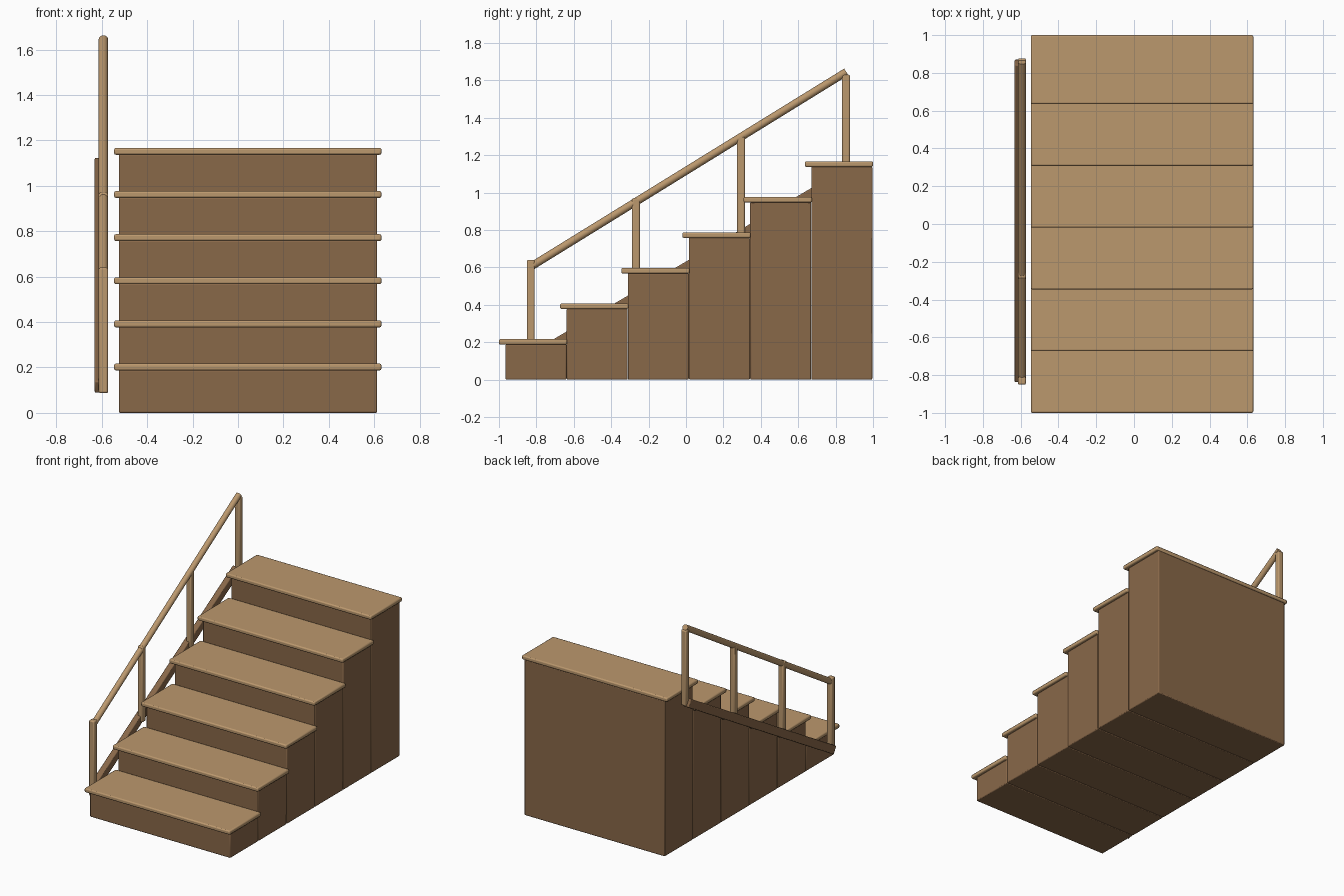
import bpy, math
from mathutils import Vector

if "Cube" in bpy.data.objects:
    bpy.data.objects.remove(bpy.data.objects["Cube"])


def material(name, rgb):
    m = bpy.data.materials.new(name)
    m.diffuse_color = (*rgb, 1)
    m.use_nodes = True
    m.node_tree.nodes["Principled BSDF"].inputs["Base Color"].default_value = m.diffuse_color
    return m


LIGHT = material("light_wood", (0.50, 0.315, 0.155))
BROWN = material("brown_wood", (0.25, 0.138, 0.066))


def finish(obj, name, mat):
    obj.name = name
    obj.data.materials.append(mat)
    bpy.ops.object.shade_smooth_by_angle(angle=math.radians(35))


def box(name, lo, hi, mat, bevel=0.008, tilt=0.0):
    """Bevelled box between two corners, optionally tilted about x."""
    lo, hi = Vector(lo), Vector(hi)
    bpy.ops.mesh.primitive_cube_add(size=1, location=(lo + hi) / 2)
    obj = bpy.context.object
    obj.scale = hi - lo
    bpy.ops.object.transform_apply(location=False, rotation=False, scale=True)
    obj.rotation_euler.x = tilt
    mod = obj.modifiers.new("soft_edges", 'BEVEL')
    mod.width = bevel
    mod.segments = 2
    finish(obj, name, mat)
    return obj


# Steps: a full-height block with an overhanging tread on each
RUN, RISE = 0.327, 0.19
for i in range(6):
    y, z = -1 + RUN * i, 0.187 + RISE * i
    box(f"step_block_{i + 1}", (-0.525, y + 0.035, 0),
        (0.613, y + 0.035 + RUN - 0.001, z + 0.002), BROWN, 0.006)
    box(f"tread_{i + 1}", (-0.546, y, z), (0.632, y + 0.365, z + 0.03), LIGHT)

# Sloping side stringer outside the posts
a, b = Vector((-0.61, -0.825, 0.113)), Vector((-0.61, 0.857, 1.099))
mid, length = (a + b) / 2, (b - a).length
half = Vector((0.022, length / 2, 0.03))
box("side_stringer", mid - half, mid + half, BROWN, 0.006,
    math.atan2(b.z - a.z, b.y - a.y))

# Posts
for i in range(4):
    y, top = -0.83 + 0.562 * i, 0.64 + 0.33 * i
    box(f"post_{i + 1}", (-0.614, y - 0.021, top - 0.553),
        (-0.572, y + 0.021, top), LIGHT)

# Round handrail
a, b = Vector((-0.593, -0.83, 0.604)), Vector((-0.593, 0.857, 1.645))
bpy.ops.mesh.primitive_cylinder_add(vertices=16, radius=0.021,
                                    depth=(b - a).length, location=(a + b) / 2)
rail = bpy.context.object
rail.rotation_euler = (b - a).to_track_quat('Z', 'Y').to_euler()
finish(rail, "handrail", LIGHT)
